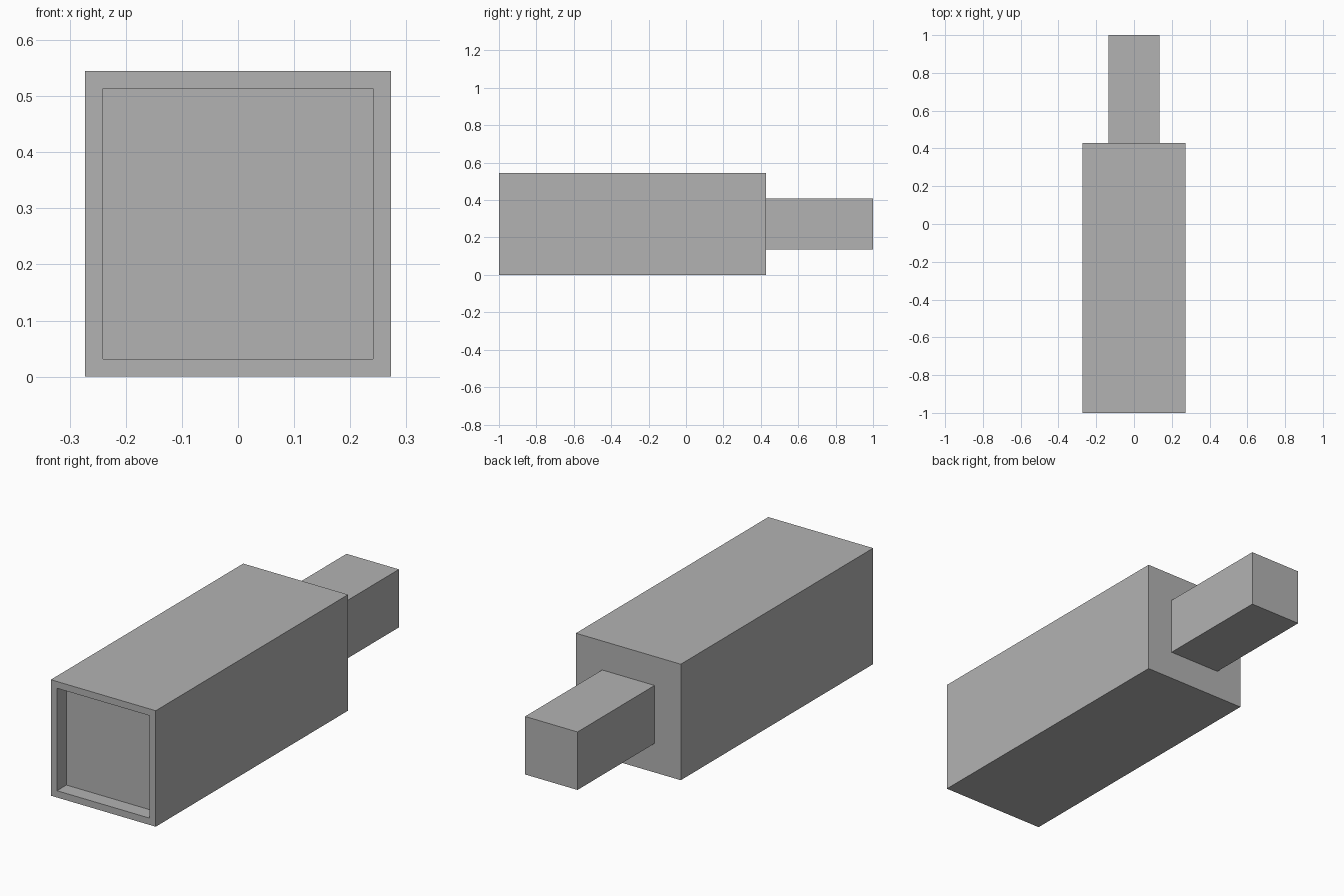
import bpy
import bmesh
from mathutils import Matrix

cube = bpy.data.objects.get("Cube")
if cube:
    bpy.data.objects.remove(cube, do_unlink=True)

WIDTH = 0.545
MID = WIDTH / 2
SHOULDER = 0.428   # where the body meets the stem
RIM = 0.045
RECESS = 0.07

grey = bpy.data.materials.new("plain_grey")
grey.use_nodes = True
colour = (0.45, 0.45, 0.45, 1)
grey.diffuse_color = colour
grey.node_tree.nodes["Principled BSDF"].inputs["Base Color"].default_value = colour


def square_bar(name, width, y0, y1, recess=False):
    """Square bar along y, optionally with a shallow recess in its front."""
    bm = bmesh.new()
    bmesh.ops.create_cube(bm, size=1, matrix=(
        Matrix.Translation((0, (y0 + y1) / 2, MID))
        @ Matrix.Diagonal((width, y1 - y0, width, 1))))
    if recess:
        bm.normal_update()
        front = min(bm.faces, key=lambda f: f.calc_center_median().y)
        # flat rim, then straight walls going in
        bmesh.ops.inset_region(bm, faces=[front], thickness=RIM)
        panel = bmesh.ops.extrude_discrete_faces(bm, faces=[front])["faces"][0]
        bmesh.ops.translate(bm, verts=panel.verts, vec=(0, RECESS, 0))
    bmesh.ops.recalc_face_normals(bm, faces=bm.faces)
    mesh = bpy.data.meshes.new(name)
    bm.to_mesh(mesh)
    bm.free()
    mesh.materials.append(grey)
    obj = bpy.data.objects.new(name, mesh)
    bpy.context.collection.objects.link(obj)
    return obj


# Main body with the open front, and the thinner stem behind it
square_bar("body", WIDTH, -1, SHOULDER, recess=True)
square_bar("rear_stem", WIDTH / 2, SHOULDER, 1)
